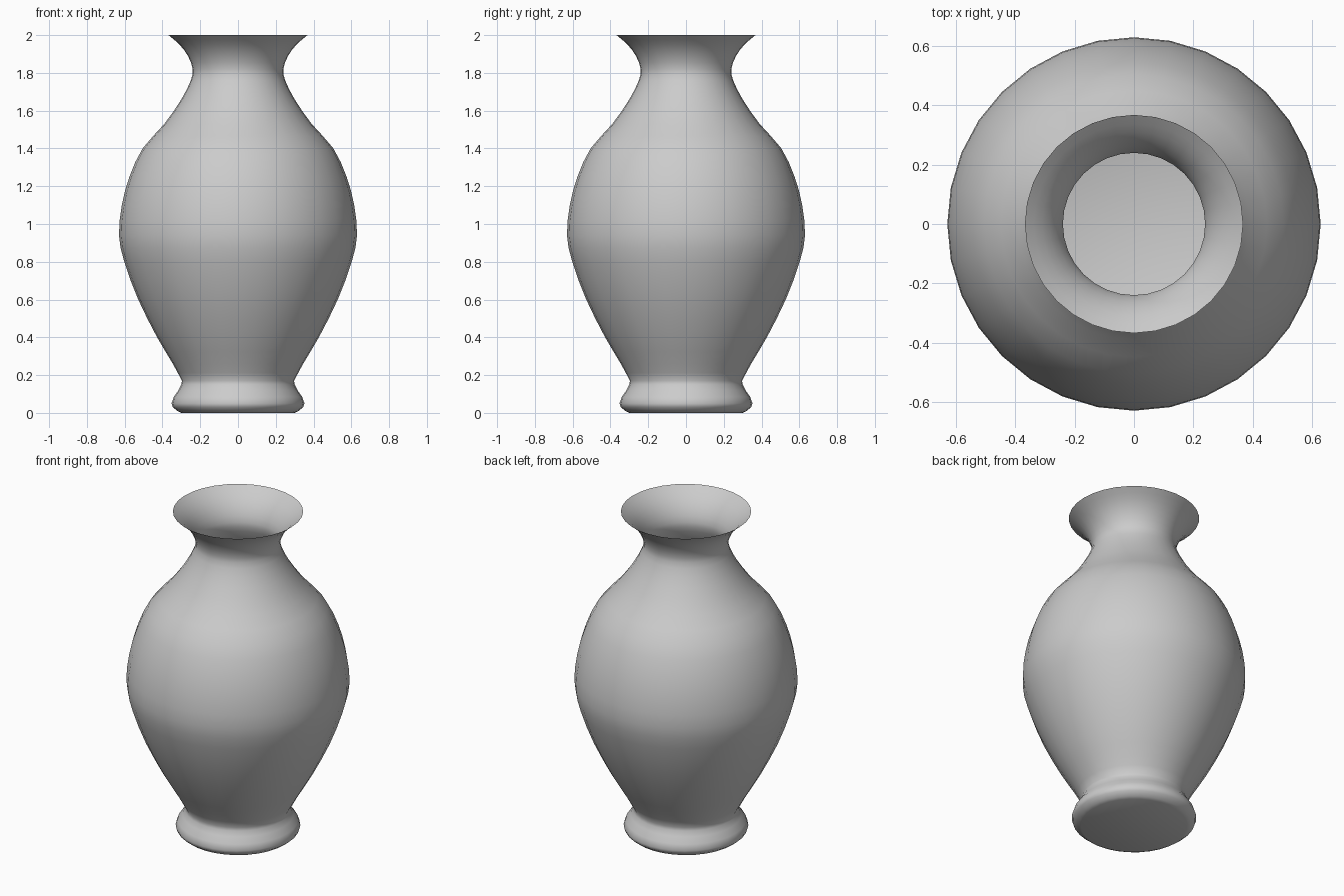
import bpy, bmesh, math
from mathutils import Vector

if "Cube" in bpy.data.objects:
    bpy.data.objects.remove(bpy.data.objects["Cube"])

SIDES = 32

# Profile key points (radius, height)
FOOT = [(0.30, 0.0), (0.318, 0.008), (0.345, 0.03), (0.352, 0.05), (0.34, 0.085),
        (0.315, 0.12), (0.30, 0.15), (0.297, 0.17)]
BODY = [(0.297, 0.17), (0.345, 0.26), (0.428, 0.40), (0.528, 0.60), (0.602, 0.80),
        (0.63, 0.94), (0.615, 1.10), (0.575, 1.25), (0.505, 1.40), (0.39, 1.53),
        (0.30, 1.66), (0.25, 1.76), (0.24, 1.82), (0.265, 1.89), (0.31, 1.95), (0.368, 2.0)]


def smooth_curve(pts, steps):
    """Catmull-Rom curve through the points."""
    p = [Vector(q) for q in pts]
    p = [2 * p[0] - p[1]] + p + [2 * p[-1] - p[-2]]
    out = []
    for a, b, c, d in zip(p, p[1:], p[2:], p[3:]):
        for i in range(steps):
            t = i / steps
            out.append(0.5 * (2 * b + (c - a) * t + (2 * a - 5 * b + 4 * c - d) * t * t
                              + (3 * b - a - 3 * c + d) * t ** 3))
    return out + [p[-2]]


profile = smooth_curve(FOOT, 1)[:-1] + smooth_curve(BODY, 2)

# Lathe the thin open shell and close its base
bm = bmesh.new()
rings = [[bm.verts.new((r * math.cos(math.tau * i / SIDES), r * math.sin(math.tau * i / SIDES), z))
          for i in range(SIDES)] for r, z in profile]
for low, high in zip(rings, rings[1:]):
    for i in range(SIDES):
        j = (i + 1) % SIDES
        bm.faces.new((low[i], low[j], high[j], high[i]))
bm.faces.new(rings[0][::-1])

mesh = bpy.data.meshes.new("vase")
bm.to_mesh(mesh)
bm.free()
vase = bpy.data.objects.new("vase", mesh)
bpy.context.collection.objects.link(vase)

# Plain grey ceramic
grey = bpy.data.materials.new("grey ceramic")
grey.diffuse_color = (0.6, 0.6, 0.6, 1)
grey.use_nodes = True
grey.node_tree.nodes["Principled BSDF"].inputs["Base Color"].default_value = grey.diffuse_color
mesh.materials.append(grey)

# Smooth walls, crisp base and foot joint
bpy.context.view_layer.objects.active = vase
vase.select_set(True)
bpy.ops.object.shade_smooth_by_angle(angle=math.radians(40))
